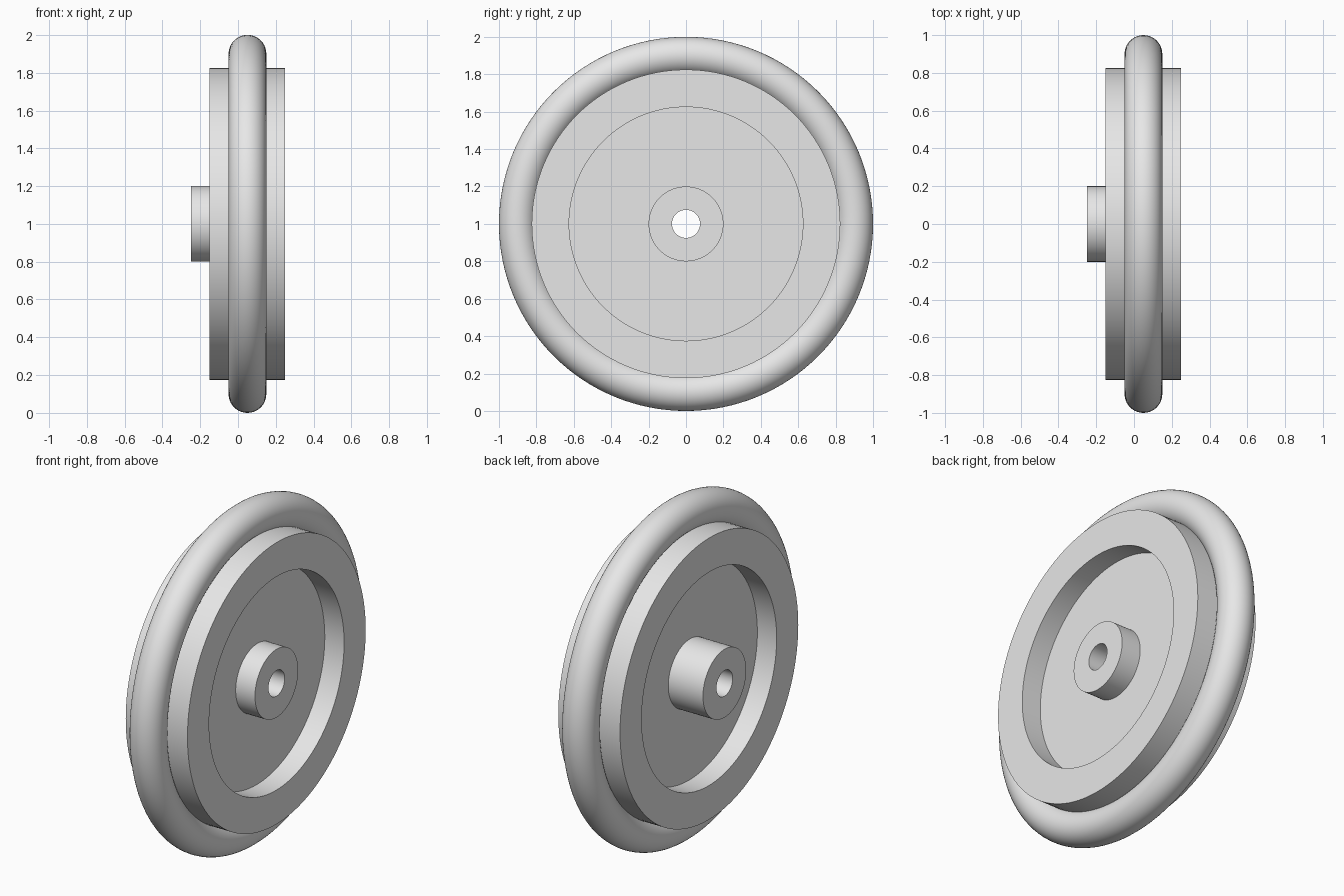
import bpy
import bmesh
import math
from mathutils import Vector

cube = bpy.data.objects.get("Cube")
if cube:
    bpy.data.objects.remove(cube, do_unlink=True)

SEGMENTS = 128
CENTRE = Vector((0, 0, 1))

# One plain grey for the whole wheel
grey = bpy.data.materials.new("plain_grey")
grey.use_nodes = True
grey.diffuse_color = (0.8, 0.8, 0.8, 1)
grey.node_tree.nodes["Principled BSDF"].inputs["Base Color"].default_value = grey.diffuse_color


def lathe(name, profile):
    """Revolve a closed (x, radius) profile around the wheel axle."""
    bm = bmesh.new()
    rings = []
    for i in range(SEGMENTS):
        a = math.tau * i / SEGMENTS
        rings.append([bm.verts.new((x, r * math.cos(a), r * math.sin(a)))
                      for x, r in profile])
    n = len(profile)
    for i, ring in enumerate(rings):
        after = rings[(i + 1) % SEGMENTS]
        for j in range(n):
            k = (j + 1) % n
            bm.faces.new((ring[j], ring[k], after[k], after[j]))
    bmesh.ops.recalc_face_normals(bm, faces=bm.faces)
    mesh = bpy.data.meshes.new(name)
    bm.to_mesh(mesh)
    bm.free()
    mesh.materials.append(grey)
    obj = bpy.data.objects.new(name, mesh)
    obj.location = CENTRE
    bpy.context.collection.objects.link(obj)
    bpy.ops.object.select_all(action="DESELECT")
    obj.select_set(True)
    bpy.context.view_layer.objects.active = obj
    bpy.ops.object.shade_smooth_by_angle(angle=math.radians(30))
    return obj


# Rim, recessed web and bored hub, turned as one solid
BORE, HUB, RECESS, RIM = 0.075, 0.2, 0.625, 0.825
lathe("wheel_body", [
    (0.25, BORE), (0.25, HUB), (0.125, HUB), (0.125, RECESS),
    (0.25, RECESS), (0.25, RIM), (-0.15, RIM), (-0.15, RECESS),
    (-0.025, RECESS), (-0.025, HUB), (-0.25, HUB), (-0.25, BORE),
])

# Round tyre ring sunk slightly into the rim
TUBE, STEPS = 0.1, 40
lathe("tyre_ring", [
    (0.05 + TUBE * math.cos(math.tau * i / STEPS),
     0.9 + TUBE * math.sin(math.tau * i / STEPS)) for i in range(STEPS)
])
